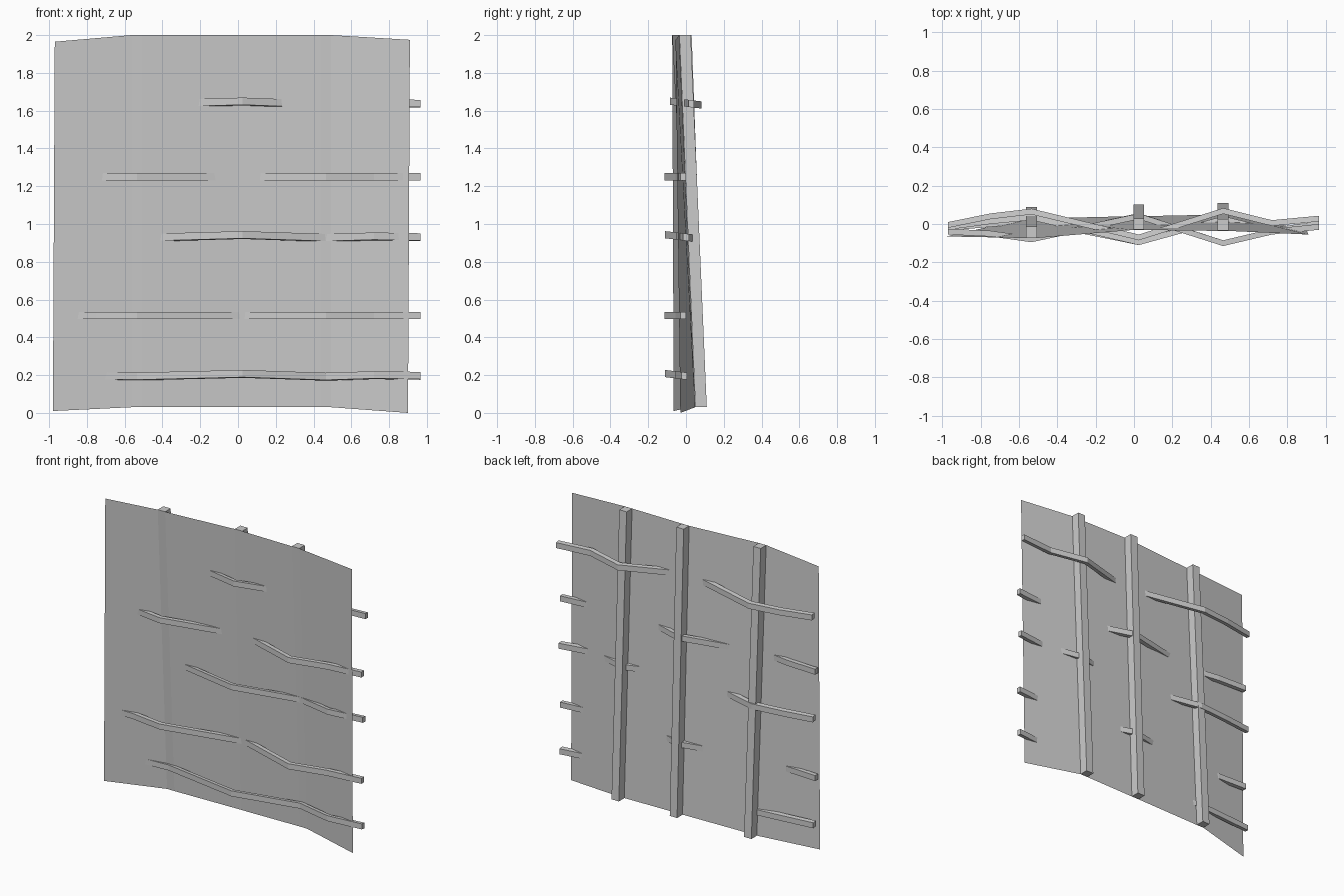
import bpy, bmesh

if "Cube" in bpy.data.objects:
    bpy.data.objects.remove(bpy.data.objects["Cube"])


def loft(name, rings, closed=True):
    """Join successive rings of points with flat quads; cap closed tubes."""
    bm = bmesh.new()
    vs = [[bm.verts.new(p) for p in r] for r in rings]
    n = len(rings[0])
    for a, b in zip(vs, vs[1:]):
        for i in range(n if closed else n - 1):
            j = (i + 1) % n
            bm.faces.new((a[i], a[j], b[j], b[i]))
    if closed:
        bm.faces.new(vs[0][::-1])
        bm.faces.new(vs[-1])
        bmesh.ops.recalc_face_normals(bm, faces=bm.faces)
    me = bpy.data.meshes.new(name)
    bm.to_mesh(me)
    bm.free()
    ob = bpy.data.objects.new(name, me)
    bpy.context.collection.objects.link(ob)
    return ob


Z0, Z1 = 0.03, 2.0
HALF, DEPTH = 0.028, 0.06

# Leaning square posts: x, front y at the bottom, front y at the top
posts = [(-0.535, 0.03, -0.072), (0.025, 0.042, -0.03), (0.465, 0.05, -0.035)]


def post_ring(x, y, z):
    return [(x - HALF, y, z), (x + HALF, y, z),
            (x + HALF, y + DEPTH, z), (x - HALF, y + DEPTH, z)]


for x, yb, yt in posts:
    loft("post", [post_ring(x, yb, Z0), post_ring(x, yt, Z1)])

# Thin backing sheet stretched over the post fronts
bottom, top = [(-0.98, -0.065, 0.01)], [(-0.97, -0.065, 1.965)]
for x, yb, yt in posts:
    for s in (-HALF, HALF):
        bottom.append((x + s, yb - 0.001, Z0))
        top.append((x + s, yt - 0.001, Z1))
bottom.append((0.90, -0.03, 0.0))
top.append((0.91, -0.055, 1.975))
loft("backing_sheet", [bottom, top], closed=False)

# Woven rods: height, tilt, y at each station along x
stations = (-0.97, -0.75, -0.535, 0.025, 0.465, 0.72, 0.965)
rods = [
    (1.64, -0.12, (-0.005, 0.04, 0.065, -0.07, 0.068, 0.005, 0.028)),
    (1.25, 0.0, (-0.04, -0.05, -0.08, 0.04, -0.1, -0.04, -0.015)),
    (0.93, -0.12, (-0.015, 0.015, 0.035, -0.095, 0.026, -0.035, 0.0)),
    (0.515, 0.0, (-0.04, -0.05, -0.08, 0.042, -0.1, -0.04, -0.015)),
    (0.195, -0.12, (-0.02, 0.0, 0.018, -0.095, 0.028, -0.04, -0.01)),
]
T, H = 0.015, 0.019
for z, tilt, ys in rods:
    rings = [[(x, y + dy, z + dz + tilt * (y + dy)) for dy, dz in
              ((-T, -H), (T, -H), (T, H), (-T, H))]
             for x, y in zip(stations, ys)]
    loft("woven_rod", rings)
